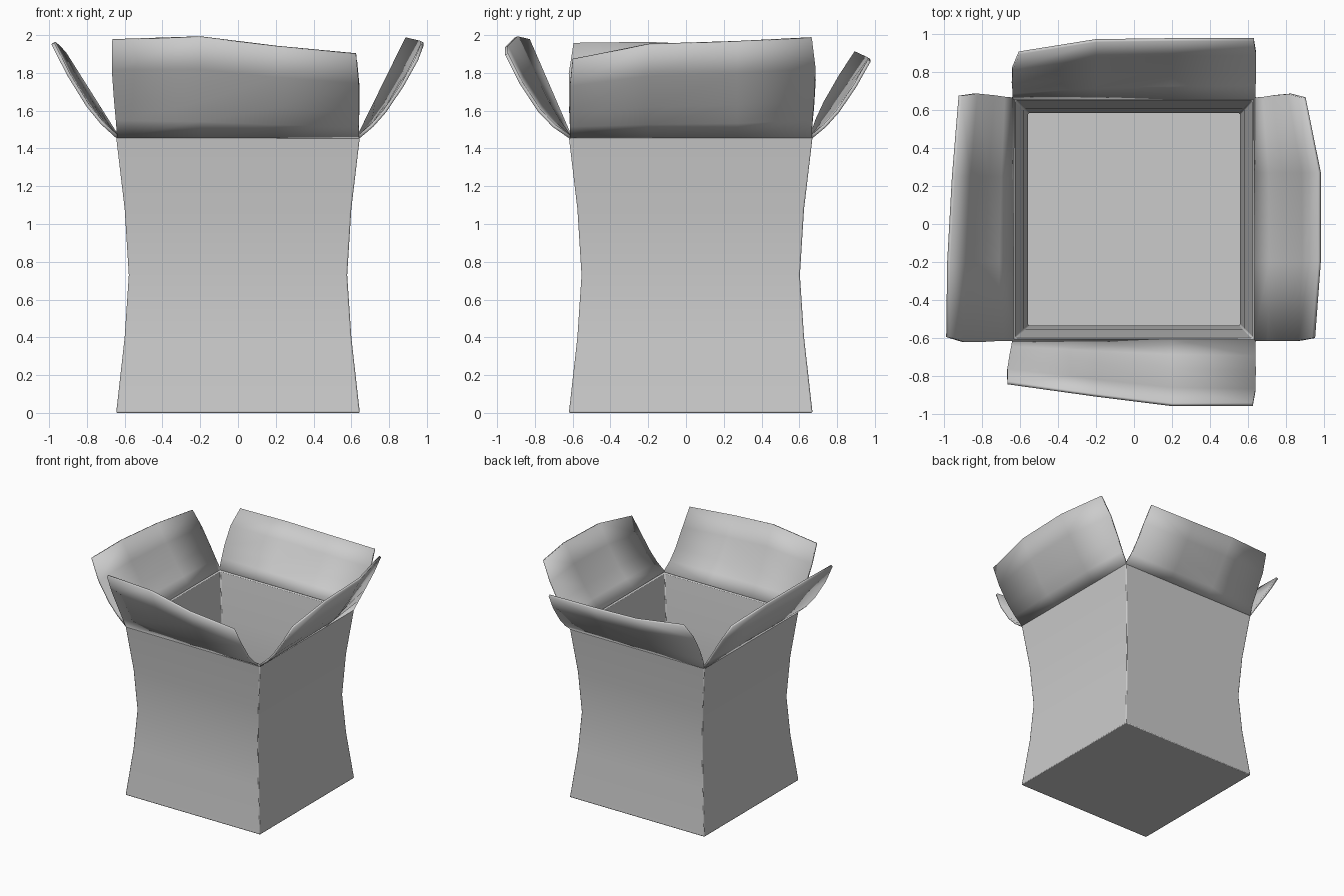
import bpy, bmesh, math
from mathutils import Vector

if "Cube" in bpy.data.objects:
    bpy.data.objects.remove(bpy.data.objects["Cube"])

CY = 0.025      # the body sits slightly behind the origin
RIM = 1.46
HALF = 0.645
WALL = 0.02


def make_object(name, bm, angle=30):
    bmesh.ops.recalc_face_normals(bm, faces=bm.faces)
    mesh = bpy.data.meshes.new(name)
    bm.to_mesh(mesh)
    bm.free()
    ob = bpy.data.objects.new(name, mesh)
    bpy.context.collection.objects.link(ob)
    bpy.ops.object.select_all(action='DESELECT')
    ob.select_set(True)
    bpy.context.view_layer.objects.active = ob
    bpy.ops.object.shade_smooth_by_angle(angle=math.radians(angle))
    return ob


# Waisted open body: square rings up the outside, then down the inside
outer = [(0.0, HALF), (0.4, 0.6), (0.73, 0.578), (1.08, 0.6), (RIM, HALF)]
inner = [(max(z, WALL), h - WALL) for z, h in reversed(outer)]
bm = bmesh.new()
rings = []
for z, h in outer + inner:
    rings.append([bm.verts.new((sx * h, CY + sy * h, z))
                  for sx, sy in ((-1, -1), (1, -1), (1, 1), (-1, 1))])
for a, b in zip(rings, rings[1:]):
    for i in range(4):
        j = (i + 1) % 4
        bm.faces.new((a[i], a[j], b[j], b[i]))
bm.faces.new(rings[0])
bm.faces.new(rings[-1])
body = make_object("box_body", bm)
bevel = body.modifiers.new("soft_edges", 'BEVEL')
bevel.width = 0.007
bevel.segments = 2
bevel.limit_method = 'ANGLE'
bevel.angle_limit = math.radians(50)


# Bent flap: columns run along the hinge as (position, outward, height, sag, side bulge)
def flap(name, columns, place, hinge_out, centre):
    bm = bmesh.new()
    grid = []
    for k, (u, out, z, sag, bulge) in enumerate(columns):
        hinge_u = centre + (HALF - 0.005) * (2 * k / (len(columns) - 1) - 1)
        if 0 < k < len(columns) - 1:
            hinge_u = u
        column = []
        for t in (0, 0.18, 0.38, 0.7, 1):
            s = math.sin(math.pi * t ** 0.8) * sag
            v = u * t + hinge_u * (1 - t) + bulge * math.sin(math.pi * t ** 1.6)
            o = hinge_out + (out - hinge_out) * t + 0.8 * s
            h = RIM + (z - RIM) * t - 0.6 * s
            column.append(bm.verts.new(place(v, o, h)))
        grid.append(column)
    for a, b in zip(grid, grid[1:]):
        for i in range(4):
            bm.faces.new((a[i], b[i], b[i + 1], a[i + 1]))
    ob = make_object(name, bm)
    solid = ob.modifiers.new("card", 'SOLIDIFY')
    solid.thickness = 0.018
    solid.offset = 0
    return ob


flap("front_flap",
     [(-0.665, 0.835, 1.975, 0.0, -0.01), (-0.2, 0.90, 1.99, 0.02, 0),
      (0.2, 0.95, 1.94, 0.035, 0), (0.625, 0.95, 1.90, 0.045, 0.01)],
     lambda u, o, h: (u, -o, h), HALF - CY - 0.008, 0)
flap("back_flap",
     [(-0.605, 0.90, 1.91, -0.02, -0.025), (-0.2, 0.965, 1.88, 0.01, 0),
      (0.2, 0.97, 1.87, 0.025, 0), (0.63, 0.97, 1.865, 0.03, 0.01)],
     lambda u, o, h: (u, o, h), HALF + CY - 0.008, 0)
flap("right_flap",
     [(-0.6, 0.945, 1.87, 0.03, -0.01), (-0.2, 0.975, 1.95, 0.035, 0),
      (0.27, 0.975, 1.965, 0.03, 0), (0.665, 0.895, 1.985, 0.0, 0.02)],
     lambda u, o, h: (o, u, h), HALF - 0.008, CY)
flap("left_flap",
     [(-0.595, 0.98, 1.955, 0.035, -0.02), (-0.2, 0.975, 1.96, 0.03, 0),
      (0.25, 0.95, 1.94, 0.02, 0), (0.675, 0.915, 1.90, 0.0, 0.015)],
     lambda u, o, h: (-o, u, h), HALF - 0.008, CY)
